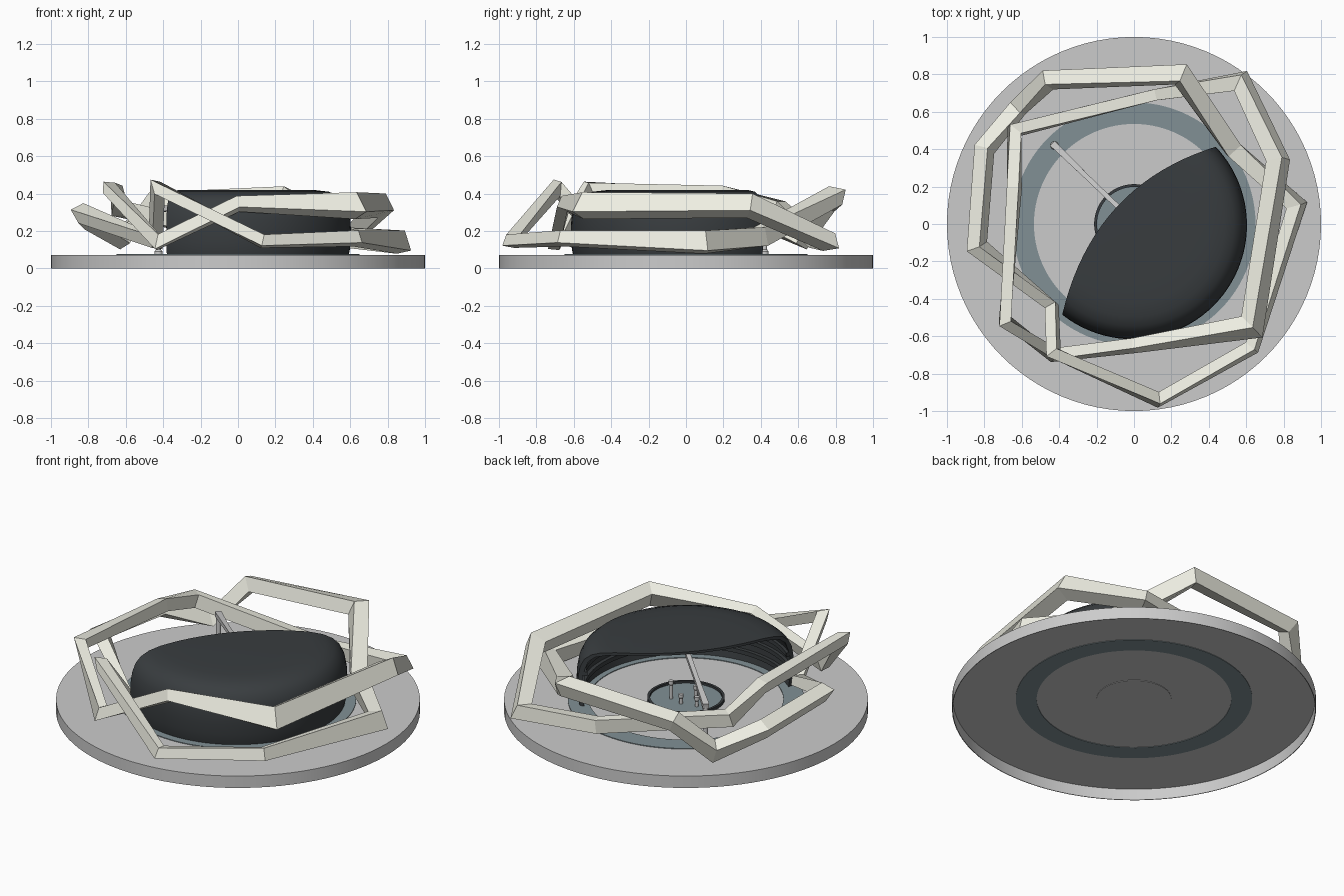
import bpy, bmesh, math
from mathutils import Vector

if "Cube" in bpy.data.objects:
    bpy.data.objects.remove(bpy.data.objects["Cube"])


def material(name, rgb):
    m = bpy.data.materials.new(name)
    m.diffuse_color = (*rgb, 1)
    m.use_nodes = True
    m.node_tree.nodes["Principled BSDF"].inputs["Base Color"].default_value = m.diffuse_color
    return m


DARK = material("dark_shell", (0.04, 0.046, 0.05))
CREAM = material("cream", (0.85, 0.85, 0.76))
SLATE = material("slate", (0.22, 0.28, 0.3))


def finish(bm, name, mat=None, smooth=False):
    bmesh.ops.recalc_face_normals(bm, faces=bm.faces)
    me = bpy.data.meshes.new(name)
    bm.to_mesh(me)
    bm.free()
    ob = bpy.data.objects.new(name, me)
    bpy.context.collection.objects.link(ob)
    if mat:
        me.materials.append(mat)
    bpy.ops.object.select_all(action='DESELECT')
    ob.select_set(True)
    bpy.context.view_layer.objects.active = ob
    if smooth:
        bpy.ops.object.shade_smooth_by_angle(angle=math.radians(35))
    return ob


def lathe(name, profile, mat=None, n=96, centre=(0, 0)):
    """Revolve a closed (r, z) outline around a vertical axis."""
    bm = bmesh.new()
    rings = []
    for i in range(n):
        a = 2 * math.pi * i / n
        rings.append([bm.verts.new((centre[0] + r * math.cos(a), centre[1] + r * math.sin(a), z))
                      for r, z in profile])
    m = len(profile)
    for i in range(n):
        p, q = rings[i], rings[(i + 1) % n]
        for j in range(m):
            k = (j + 1) % m
            if profile[j][0] == 0 and profile[k][0] == 0:
                continue
            bm.faces.new((p[j], q[j], q[k], p[k]))
    bmesh.ops.remove_doubles(bm, verts=bm.verts, dist=1e-6)
    return finish(bm, name, mat, True)


def box_ring(r0, r1, z0, z1):
    return [(r0, z0), (r1, z0), (r1, z1), (r0, z1)]


def sweep(name, path, mat, closed=True):
    """Mitred bar through (x, y, z, width, height, roll in degrees) points."""
    bm = bmesh.new()
    n = len(path)
    pts = [Vector(p[:3]) for p in path]
    rings = []
    for i, p in enumerate(pts):
        prev = pts[i - 1] if closed or i else p * 2 - pts[1]
        nxt = pts[(i + 1) % n] if closed or i < n - 1 else p * 2 - pts[i - 1]
        t1, t2 = (p - prev).normalized(), (nxt - p).normalized()
        t = (t1 + t2).normalized()
        side = t.cross(Vector((0, 0, 1))).normalized()
        up = side.cross(t)
        w, h, roll = path[i][3], path[i][4], math.radians(path[i][5])
        side, up = (side * math.cos(roll) - up * math.sin(roll),
                    up * math.cos(roll) + side * math.sin(roll))
        bend = t2 - t1
        stretch = 1 / max(t.dot(t1), 0.6) - 1
        ring = []
        for a, b in ((-1, -1), (1, -1), (1, 1), (-1, 1)):
            o = side * a * w / 2 + up * b * h / 2
            if bend.length > 1e-4:
                d = bend.normalized()
                o += d * o.dot(d) * stretch
            ring.append(bm.verts.new(p + o))
        rings.append(ring)
    for i in range(n if closed else n - 1):
        p, q = rings[i], rings[(i + 1) % n]
        for j in range(4):
            k = (j + 1) % 4
            bm.faces.new((p[j], p[k], q[k], q[j]))
    if not closed:
        bm.faces.new(rings[0])
        bm.faces.new(rings[-1])
    return finish(bm, name, mat)


# Base plate, hollow underneath, with inlaid ring and central hub
lathe("base_plate", [(0, 0.068), (0.996, 0.068), (0.996, 0), (1, 0), (1, 0.072), (0, 0.072)])
lathe("inlaid_ring", box_ring(0.535, 0.65, 0.065, 0.076), SLATE)
lathe("hub_rim", box_ring(0.198, 0.213, 0.07, 0.09), DARK)
lathe("hub_disc", [(0, 0.07), (0.198, 0.07), (0.198, 0.077), (0, 0.077)], SLATE)
lathe("hub_seat", [(0, 0.065), (0.205, 0.065), (0.205, 0.07), (0, 0.07)])

# Small pegs standing on the hub
for i, (x, y, h) in enumerate([(0.067, 0.047, 0.11), (-0.045, -0.031, 0.08),
                               (-0.015, 0.069, 0.06), (-0.106, 0.048, 0.06)]):
    lathe(f"hub_peg_{i + 1}", [(0, 0.07), (0.01, 0.07), (0.01, 0.05 + h), (0.014, 0.055 + h),
                               (0.014, 0.075 + h), (0, 0.075 + h)], None, 12, (x, y))

# Rounded shell with stepped ribs inside
shell = lathe("half_shell", [
    (0, 0.42), (0.3, 0.42), (0.42, 0.418), (0.49, 0.41), (0.54, 0.392), (0.575, 0.362),
    (0.597, 0.315), (0.607, 0.26), (0.61, 0.2), (0.608, 0.14), (0.604, 0.1), (0.598, 0.073),
    (0.575, 0.073), (0.583, 0.12), (0.565, 0.12), (0.565, 0.145), (0.587, 0.145), (0.588, 0.19),
    (0.568, 0.19), (0.568, 0.215), (0.588, 0.215), (0.585, 0.26), (0.56, 0.26), (0.56, 0.285),
    (0.578, 0.285), (0.555, 0.35), (0.52, 0.38), (0.47, 0.395), (0.4, 0.404), (0, 0.407)],
    DARK, 96, (-0.006, -0.006))

# Curved vertical cut that opens the shell at the back left
p0, c, p2 = Vector((0.46, 0.42)), Vector((-0.22, 0.22)), Vector((-0.385, -0.49))
outline = []
for i in range(29):
    t = -0.2 + 1.4 * i / 28
    outline.append(p0 * (1 - t) ** 2 + c * 2 * t * (1 - t) + p2 * t * t)
outline += [Vector((-1.5, -0.79)), Vector((-1.5, 1.5)), Vector((0.75, 1.5))]
bm = bmesh.new()
face = bm.faces.new([bm.verts.new((v.x, v.y, -0.1)) for v in outline])
ext = bmesh.ops.extrude_face_region(bm, geom=[face])
bmesh.ops.translate(bm, vec=(0, 0, 1), verts=[g for g in ext["geom"] if isinstance(g, bmesh.types.BMVert)])
cutter = finish(bm, "shell_cutter", DARK)
cutter.hide_render = True
mod = shell.modifiers.new("opening", 'BOOLEAN')
mod.operation = 'DIFFERENCE'
mod.solver = 'EXACT'
mod.object = cutter
bpy.context.view_layer.objects.active = shell
bpy.ops.object.modifier_apply(modifier=mod.name)
bpy.data.objects.remove(cutter)

# Post and arm reaching from the back left to the shell
lathe("arm_post", [(0, 0.07), (0.022, 0.07), (0.022, 0.09), (0.014, 0.1), (0.014, 0.31), (0, 0.31)],
      None, 16, (-0.425, 0.42))
sweep("arm", [(-0.435, 0.43, 0.31, 0.036, 0.03, 0), (-0.25, 0.25, 0.345, 0.026, 0.024, 0),
              (0.0, 0.01, 0.395, 0.026, 0.024, 0)], None, closed=False)

# Two interwoven angular hoops; positive roll leans the top of the bar inwards
sweep("hoop_a", [
    (-0.46, 0.77, 0.355, 0.08, 0.08, -25), (0.25, 0.80, 0.39, 0.09, 0.08, -15),
    (0.53, 0.40, 0.17, 0.09, 0.10, 0), (0.87, 0.10, 0.14, 0.07, 0.11, 15),
    (0.63, -0.66, 0.16, 0.06, 0.07, 20), (0.13, -0.94, 0.145, 0.06, 0.06, 15),
    (-0.43, -0.69, 0.43, 0.06, 0.06, 0), (-0.44, -0.44, 0.14, 0.06, 0.06, 0),
    (-0.84, -0.12, 0.295, 0.075, 0.08, -30), (-0.80, 0.40, 0.26, 0.08, 0.08, -30),
    (-0.62, 0.62, 0.16, 0.08, 0.08, -20)], CREAM)
sweep("hoop_b", [
    (-0.64, 0.50, 0.32, 0.06, 0.08, 0), (0.11, 0.69, 0.15, 0.06, 0.08, 0),
    (0.57, 0.765, 0.14, 0.08, 0.08, 15), (0.77, 0.34, 0.335, 0.09, 0.10, 25),
    (0.63, -0.55, 0.335, 0.08, 0.12, 30), (0.0, -0.65, 0.345, 0.06, 0.065, 25),
    (-0.43, -0.70, 0.14, 0.06, 0.065, 10), (-0.69, -0.52, 0.43, 0.06, 0.06, 0),
    (-0.64, 0.19, 0.40, 0.065, 0.07, -15)], CREAM)
